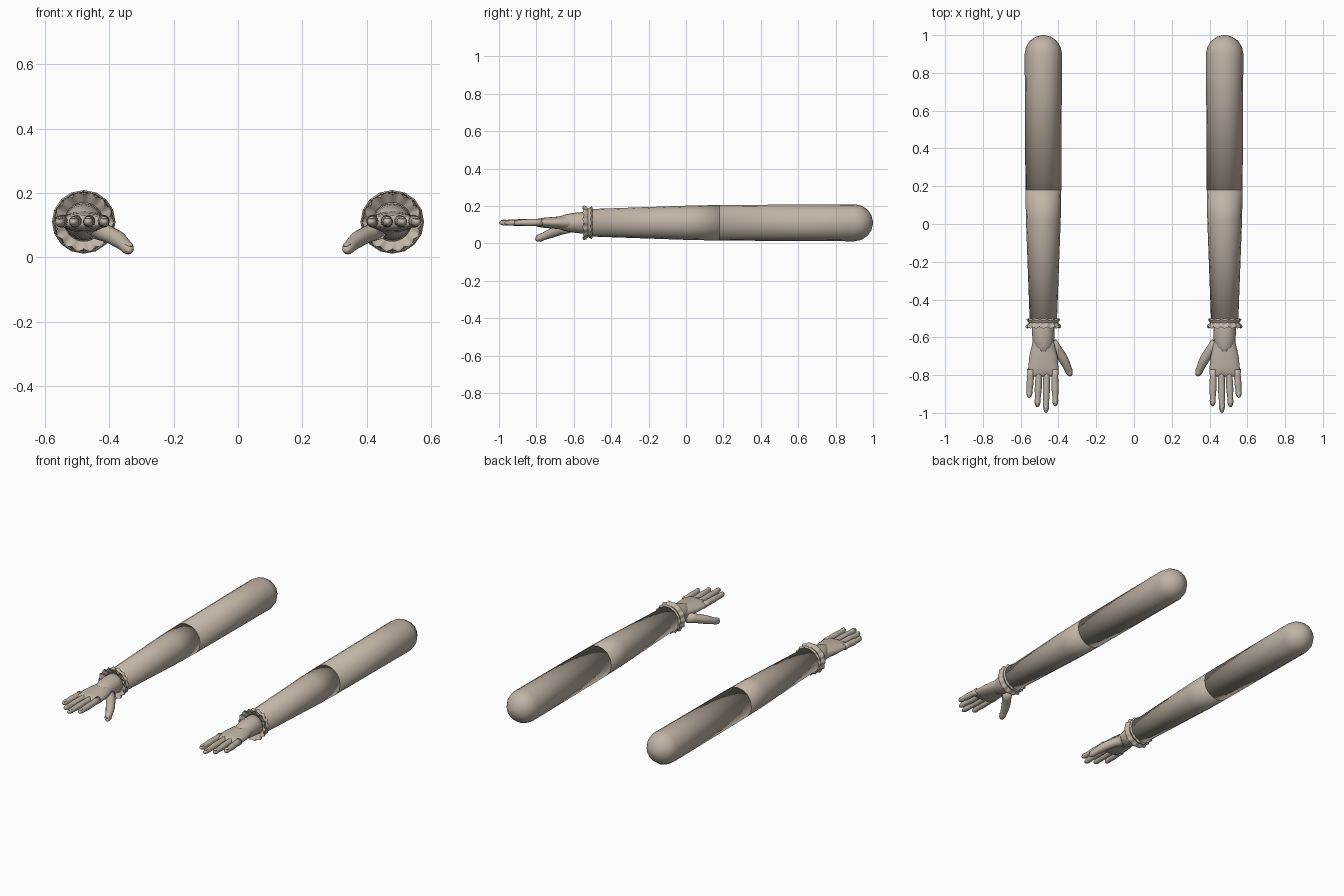
import bpy, bmesh, math
from mathutils import Vector

cube = bpy.data.objects.get("Cube")
if cube:
    bpy.data.objects.remove(cube, do_unlink=True)

clay = bpy.data.materials.new("warm_grey_clay")
clay.use_nodes = True
COLOUR = (0.53, 0.46, 0.385, 1)
clay.diffuse_color = COLOUR
clay.node_tree.nodes["Principled BSDF"].inputs["Base Color"].default_value = COLOUR
CX, CZ = 0.48, 0.11


def finish(name, bm, smooth=None):
    """Make an object, shade it and mirror it to the other arm."""
    bmesh.ops.recalc_face_normals(bm, faces=bm.faces)
    mesh = bpy.data.meshes.new(name)
    bm.to_mesh(mesh)
    bm.free()
    mesh.materials.append(clay)
    ob = bpy.data.objects.new(name, mesh)
    bpy.context.collection.objects.link(ob)
    bpy.ops.object.select_all(action='DESELECT')
    bpy.context.view_layer.objects.active = ob
    ob.select_set(True)
    if smooth:
        bpy.ops.object.shade_smooth_by_angle(angle=math.radians(smooth))
    else:
        bpy.ops.object.shade_smooth()
    ob.modifiers.new("other_arm", 'MIRROR').use_mirror_merge = False
    return ob


def bridge(bm, a, b):
    for i in range(len(a)):
        j = (i + 1) % len(a)
        bm.faces.new((a[i], a[j], b[j], b[i]))


def limb(name, rings, sides=16, smooth=None):
    """Capped loft through (centre, half width, half thickness) rings."""
    bm = bmesh.new()
    loops = []
    for k, (c, w, h) in enumerate(rings):
        ahead = Vector(rings[min(k + 1, len(rings) - 1)][0])
        d = (ahead - Vector(rings[max(k - 1, 0)][0])).normalized()
        side = d.cross(Vector((0, 0, 1))).normalized()
        up = side.cross(d)
        angles = [math.tau * i / sides for i in range(sides)]
        loops.append([bm.verts.new(Vector(c) + side * w * math.cos(a) + up * h * math.sin(a))
                      for a in angles])
    for a, b in zip(loops, loops[1:]):
        bridge(bm, a, b)
    bm.faces.new(loops[0])
    bm.faces.new(loops[-1])
    return finish(name, bm, smooth)


def axial(rows, dx=0):
    """Rings along the arm from (y, half width, half thickness)."""
    return [((CX + dx, y, CZ), w, h) for y, w, h in rows]


def digit(name, base, tip, r0, r1, bow=(0, 0, 0)):
    """Finger or thumb with a gentle bow, swollen joints, rounded tip and a nail."""
    base, tip, bow = Vector(base), Vector(tip), Vector(bow)
    length = (tip - base).length
    rings = []
    for t in (0, 0.2, 0.4, 0.5, 0.6, 0.75, 0.85):
        r = r0 + (r1 - r0) * t + 0.0012 * math.cos(t * 4 * math.pi)
        rings.append((base.lerp(tip, t) + bow * math.sin(t * math.pi), r, r))
    for a in (25, 50, 70, 85):
        t = 0.85 + 0.15 * math.sin(math.radians(a))
        r = r1 * math.cos(math.radians(a))
        rings.append((base.lerp(tip, t) + bow * math.sin(t * math.pi), r, r))
    limb(name, rings, 12)
    # Nail on the upper side
    d = (tip - base).normalized()
    up = d.cross(Vector((0, 0, 1))).normalized().cross(d)
    mid = base.lerp(tip, 0.88) + bow * math.sin(0.88 * math.pi) + up * r1 * 0.72
    nail = []
    for t in (-0.98, -0.7, 0, 0.7, 0.98):
        s = math.sqrt(1 - t * t)
        nail.append((mid + d * t * min(0.018, length * 0.13), r1 * 0.7 * s, r1 * 0.38 * s))
    limb(name + "_nail", nail, 10)


# Upper arm with a domed shoulder
dome = [(0.9 + 0.1 * math.sin(math.radians(a)), 0.099 * math.cos(math.radians(a)),
         0.099 * math.cos(math.radians(a))) for a in (0, 22, 45, 67, 86)]
limb("upper_arm", axial([(0.18, 0.095, 0.095)] + dome))

# Forearm tapering to the wrist
limb("forearm", axial([(-0.52, 0.072, 0.073), (0.02, 0.092, 0.092), (0.185, 0.095, 0.095)]))

# Wrist, ending in a rounded tip sunk into the hand
limb("wrist", axial([(-0.50, 0.06, 0.058), (-0.56, 0.06, 0.057), (-0.61, 0.058, 0.052),
                     (-0.65, 0.05, 0.043), (-0.675, 0.03, 0.035), (-0.684, 0.008, 0.026)]))

# Palm
limb("palm", axial([(-0.58, 0.048, 0.035), (-0.64, 0.06, 0.036), (-0.70, 0.074, 0.032),
                    (-0.76, 0.08, 0.027), (-0.795, 0.081, 0.021), (-0.808, 0.076, 0.012)]),
     20, 60)

# Fingers: offset at the knuckle, offset at the tip, tip y
fingers = {"little_finger": (0.065, 0.076, -0.92), "ring_finger": (0.022, 0.032, -0.97),
           "middle_finger": (-0.018, -0.014, -1.0), "index_finger": (-0.060, -0.064, -0.965)}
for name, (x0, x1, y) in fingers.items():
    digit(name, (CX + x0, -0.77, CZ + 0.002), (CX + x1, y, CZ), 0.0195, 0.0155)

# Thumb, pointing inward and down
digit("thumb", (CX - 0.045, -0.63, 0.085), (CX - 0.145, -0.805, 0.018), 0.030, 0.019,
      (-0.012, 0.0, 0.004))

# Ruffled cuff: a wavy closed band around the wrist
profile = [(-0.515, 0.060, 0), (-0.500, 0.078, 0.4), (-0.508, 0.086, 0.8), (-0.523, 0.077, 0.1),
           (-0.538, 0.088, 0.8), (-0.550, 0.090, 1), (-0.543, 0.079, 0.6), (-0.530, 0.060, 0)]
bm = bmesh.new()
loops = []
for i in range(56):
    a = math.tau * i / 56
    wave = math.cos(14 * a)
    loops.append([bm.verts.new((CX + (r + 0.005 * k * wave) * math.cos(a),
                                y + 0.004 * k * wave,
                                CZ + (r + 0.005 * k * wave) * math.sin(a)))
                  for y, r, k in profile])
for i in range(56):
    bridge(bm, loops[i], loops[(i + 1) % 56])
finish("ruffled_cuff", bm, 50)
